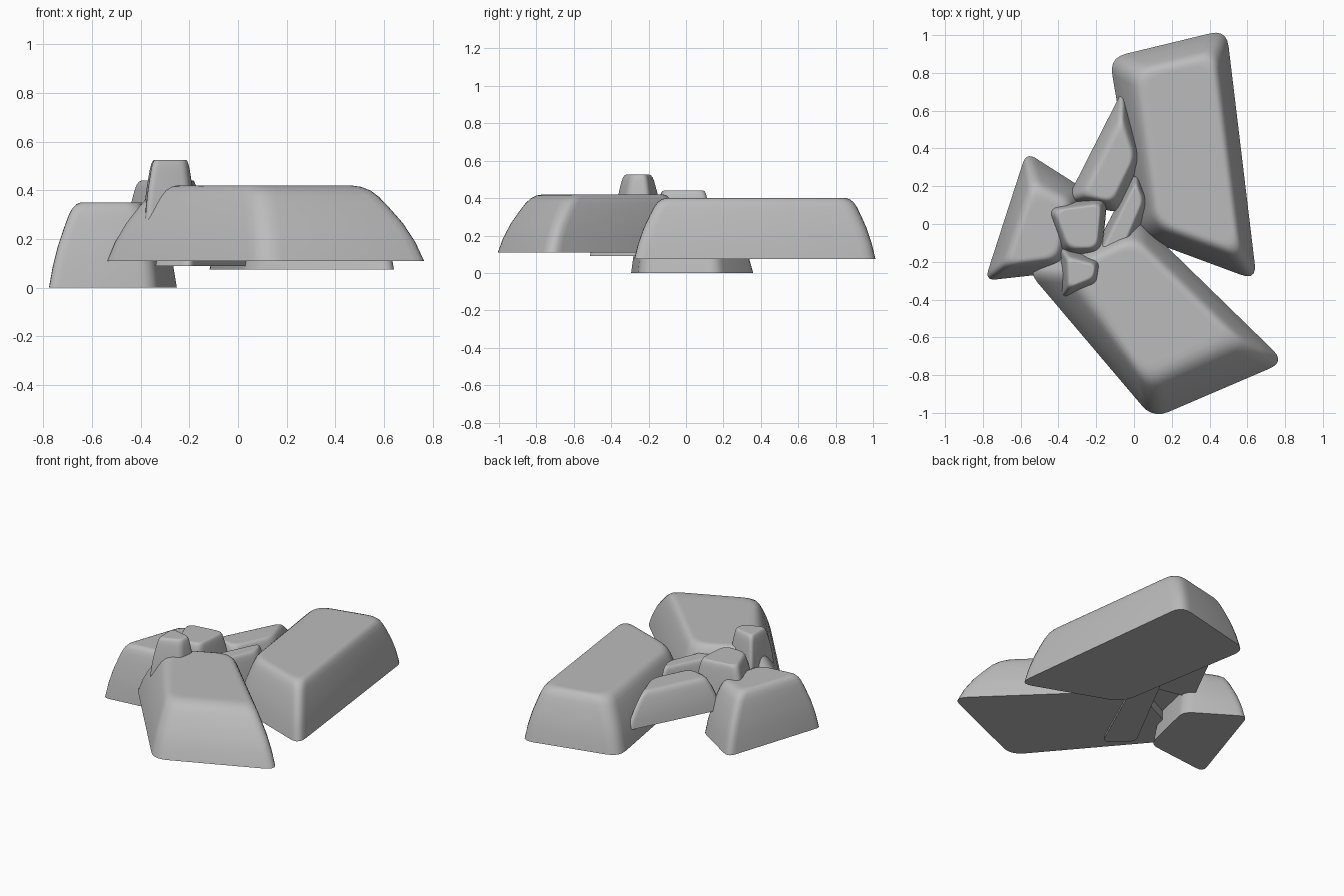
import bpy
import bmesh
import math
from mathutils import Vector

cube = bpy.data.objects.get("Cube")
if cube:
    bpy.data.objects.remove(cube, do_unlink=True)

# One stone colour
stone = bpy.data.materials.new("stone_grey")
stone.use_nodes = True
GREY = (0.5, 0.5, 0.5, 1)
stone.diffuse_color = GREY
stone.node_tree.nodes["Principled BSDF"].inputs["Base Color"].default_value = GREY

# Wall shape: (share of inset, share of height), steep below, rounded over above
PROFILE = [(0, 0), (.12, .25), (.29, .5), (.49, .72), (.62, .85),
           (.73, .93), (.86, .98), (1, 1), (1.15, 1)]


def rounded_ring(corners, cut, steps=5):
    """Round every corner of a polygon with a short quadratic curve."""
    ring = []
    n = len(corners)
    for i, c in enumerate(corners):
        before, after = corners[i - 1] - c, corners[(i + 1) % n] - c
        a = c + before.normalized() * min(cut, before.length * .4)
        b = c + after.normalized() * min(cut, after.length * .4)
        for k in range(steps + 1):
            t = k / steps
            ring.append(a * (1 - t) ** 2 + c * 2 * t * (1 - t) + b * t * t)
    return ring


def rock(name, base, top, z0, z1, cut):
    """Loft a base outline to a smaller top outline along the wall shape."""
    base, top = [Vector(p) for p in base], [Vector(p) for p in top]
    bm = bmesh.new()
    rings = []
    for s, h in PROFILE:
        outline = [b.lerp(t, s) for b, t in zip(base, top)]
        z = z0 + (z1 - z0) * h
        rings.append([bm.verts.new((p.x, p.y, z))
                      for p in rounded_ring(outline, cut)])
    for low, high in zip(rings, rings[1:]):
        for i in range(len(low)):
            j = (i + 1) % len(low)
            bm.faces.new((low[i], low[j], high[j], high[i]))
    bm.faces.new(rings[0])
    bm.faces.new(rings[-1])
    bmesh.ops.recalc_face_normals(bm, faces=bm.faces)
    mesh = bpy.data.meshes.new(name)
    bm.to_mesh(mesh)
    bm.free()
    mesh.materials.append(stone)
    obj = bpy.data.objects.new(name, mesh)
    bpy.context.collection.objects.link(obj)
    bpy.ops.object.select_all(action='DESELECT')
    obj.select_set(True)
    bpy.context.view_layer.objects.active = obj
    bpy.ops.object.shade_smooth_by_angle(angle=math.radians(45))


# Three large rocks
rock("back_rock",
     [(-.13, .88), (.49, 1.03), (.65, -.3), (.03, -.07)],
     [(.04, .79), (.41, .87), (.54, -.13), (.14, .01)], .075, .4, .09)
rock("front_rock",
     [(-.57, -.24), (.1, -1.03), (.8, -.73), (.01, .04)],
     [(-.3, -.24), (.06, -.79), (.5, -.59), (0, -.1)], .11, .42, .09)
rock("left_rock",
     [(-.57, .38), (-.79, -.3), (-.34, -.25), (-.24, .17)],
     [(-.53, .17), (-.66, -.2), (-.42, -.17), (-.36, .1)], 0, .35, .06)

# Small rocks wedged between them
rock("long_wedge",
     [(-.06, .71), (.05, .37), (-.08, .06), (-.36, .12)],
     [(-.07, .52), (-.01, .35), (-.12, .13), (-.25, .16)], .16, .36, .05)
rock("buried_wedge",
     [(.01, .29), (.1, .13), (-.2, -.53), (-.35, -.4)],
     [(.01, .21), (.04, .12), (-.16, -.35), (-.24, -.3)], .09, .37, .04)
rock("middle_pebble",
     [(-.48, .09), (-.38, -.18), (-.17, -.17), (-.14, .15)],
     [(-.41, .07), (-.34, -.12), (-.2, -.12), (-.18, .1)], .19, .44, .05)
rock("top_pebble",
     [(-.39, -.12), (-.17, -.19), (-.19, -.33), (-.38, -.39)],
     [(-.345, -.19), (-.21, -.22), (-.22, -.28), (-.34, -.33)], .28, .525, .03)
